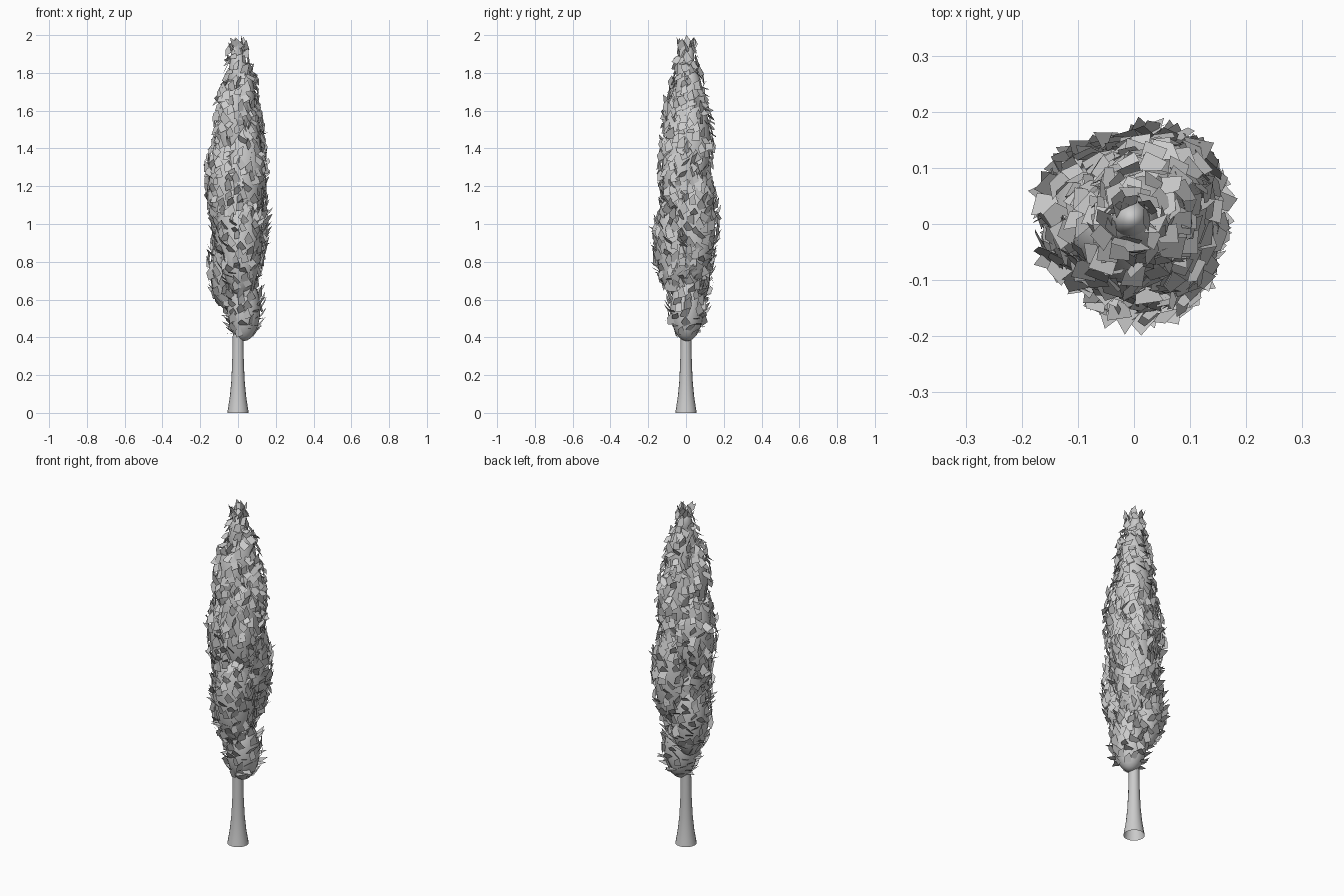
import bpy, bmesh, math, random
from mathutils import Vector, Matrix

random.seed(7)
cube = bpy.data.objects.get("Cube")
if cube:
    bpy.data.objects.remove(cube, do_unlink=True)


def material(name, rgb):
    m = bpy.data.materials.new(name)
    m.use_nodes = True
    m.diffuse_color = (*rgb, 1)
    m.node_tree.nodes["Principled BSDF"].inputs["Base Color"].default_value = (*rgb, 1)
    return m


grey = material("light grey", (0.6, 0.6, 0.6))


def make_object(name, bm, smooth):
    me = bpy.data.meshes.new(name)
    bm.to_mesh(me)
    bm.free()
    ob = bpy.data.objects.new(name, me)
    bpy.context.collection.objects.link(ob)
    me.materials.append(grey)
    for p in me.polygons:
        p.use_smooth = smooth
    return ob


# Trunk: flared open tube spun from a profile
profile = [(0.057, 0), (0.052, 0.03), (0.044, 0.08), (0.036, 0.16),
           (0.031, 0.26), (0.028, 0.4), (0.02, 0.7)]
SIDES = 16
bm = bmesh.new()
rings = []
for r, z in profile:
    rings.append([bm.verts.new((r * math.cos(a), r * math.sin(a), z))
                  for a in (math.tau * i / SIDES for i in range(SIDES))])
for lo, hi in zip(rings, rings[1:]):
    for i in range(SIDES):
        j = (i + 1) % SIDES
        bm.faces.new((lo[i], lo[j], hi[j], hi[i]))
make_object("trunk", bm, True)

# Crown clumps: centre x, y, z, radius, half height
clumps = [
    (0.03, 0.005, 0.55, 0.088, 0.17),
    (-0.045, 0.03, 0.76, 0.1, 0.22),
    (0.015, -0.05, 0.88, 0.108, 0.26),
    (0.035, 0.045, 1.0, 0.11, 0.31),
    (0.0, 0.0, 1.0, 0.12, 0.42),
    (-0.042, 0.0, 1.21, 0.113, 0.28),
    (0.03, -0.02, 1.28, 0.108, 0.3),
    (0.025, 0.03, 1.42, 0.1, 0.28),
    (-0.02, -0.015, 1.53, 0.09, 0.24),
    (0.015, 0.015, 1.64, 0.078, 0.2),
    (0.0, 0.0, 1.77, 0.052, 0.15),
    (-0.005, 0.01, 1.88, 0.034, 0.07),
]
bm = bmesh.new()
for x, y, z, r, h in clumps:
    bmesh.ops.create_uvsphere(
        bm, u_segments=24, v_segments=16, radius=1,
        matrix=Matrix.Translation((x, y, z)) @ Matrix.Diagonal((r, r, h, 1)))
make_object("crown_core", bm, True)


def buried(p, skip):
    """True when a point lies well inside another clump."""
    return any(
        ((p.x - x) / r) ** 2 + ((p.y - y) / r) ** 2 + ((p.z - z) / h) ** 2 < 0.9
        for k, (x, y, z, r, h) in enumerate(clumps) if k != skip)


def add_leaf(bm, centre, out, tilt):
    """One pointed four-sided leaf, facing outward and tipped by tilt."""
    up = Vector((0, 0, 1))
    out = Matrix.Rotation(random.gauss(0, 0.4), 3, "Z") @ out
    normal = out * math.cos(tilt) + up * math.sin(tilt)
    grow = up * math.cos(tilt) - out * math.sin(tilt)
    grow = Matrix.Rotation(random.gauss(0, 0.3), 3, normal) @ grow
    across = grow.cross(normal)
    size = random.uniform(0.056, 0.074)
    outline = [(-0.25, -0.45), (-0.36, 0.12), (0.05, 0.6), (0.34, -0.25)]
    bm.faces.new([bm.verts.new(centre + across * size * u + grow * size * v)
                  for u, v in reversed(outline)])


# Leaves: spiral scatter over each clump, tipped down low and up high
bm = bmesh.new()
GOLDEN = math.pi * (3 - math.sqrt(5))
for k, (x, y, z, r, h) in enumerate(clumps):
    count = int(r * h * 6200)
    for i in range(count):
        t = 1 - 2 * (i + 0.5) / count
        if t < -0.88:
            continue
        a = i * GOLDEN + random.uniform(-0.2, 0.2)
        s = math.sqrt(1 - t * t)
        out = Vector((math.cos(a), math.sin(a), 0))
        p = Vector((x, y, z + t * h)) + out * r * s
        if buried(p, k):
            continue
        tilt = min(0.3, (p.z - 1.2) * 0.9) + 0.2 * t + random.gauss(-0.05, 0.36)
        add_leaf(bm, p + out * 0.014 + Vector((0, 0, 0.014)), out, tilt)

# Upright leaves around the tip
for i in range(8):
    a = i * GOLDEN
    out = Vector((math.cos(a), math.sin(a), 0))
    add_leaf(bm, out * 0.04 + Vector((0, 0, 1.935 + 0.008 * (i % 4))), out, -0.35)
make_object("leaves", bm, False)
